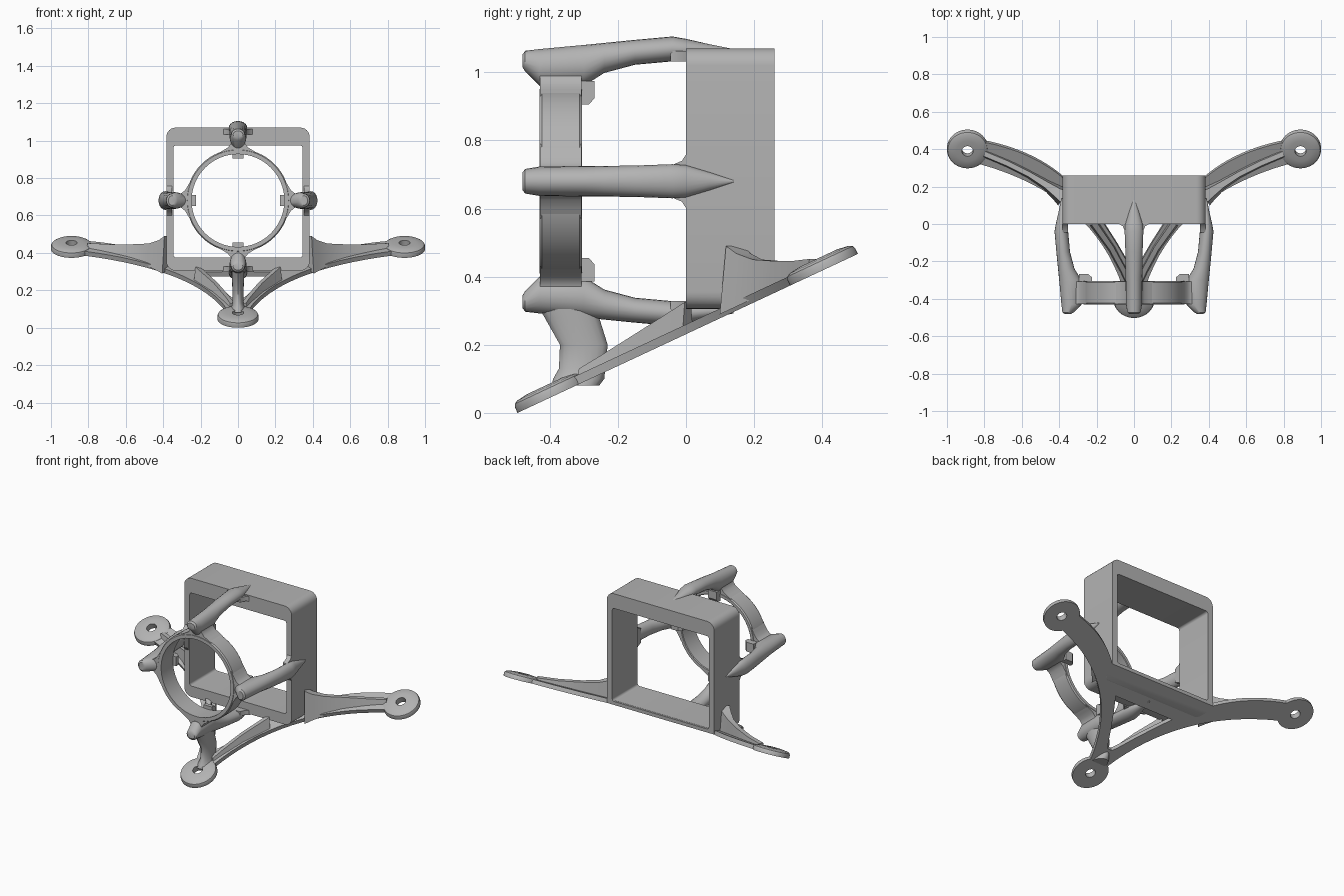
import bpy, bmesh, math
from mathutils import Matrix, Vector

cube = bpy.data.objects.get("Cube")
if cube:
    bpy.data.objects.remove(cube)

grey = bpy.data.materials.new("plain grey")
grey.use_nodes = True
grey.diffuse_color = (0.45, 0.45, 0.45, 1)
grey.node_tree.nodes["Principled BSDF"].inputs["Base Color"].default_value = (0.45, 0.45, 0.45, 1)


def move(x, y, z):
    return Matrix.Translation((x, y, z))


def turn(deg, axis):
    return Matrix.Rotation(math.radians(deg), 4, axis)


UPRIGHT = turn(90, 'X')                     # profile in x-z, extruded towards -y
SIDEWAYS = turn(90, 'Z') @ turn(90, 'X')    # profile in y-z, extruded towards +x
CENTRE = move(0, 0, 0.68)                   # ring axis
SLOPE = 0.467
TILT = math.atan(SLOPE)
BASE_Z = 0.231
BASE = move(0, 0, BASE_Z) @ Matrix.Rotation(TILT, 4, 'X')


def finish(name, bm, matrix=Matrix()):
    bm.transform(matrix)
    bmesh.ops.recalc_face_normals(bm, faces=bm.faces)
    mesh = bpy.data.meshes.new(name)
    bm.to_mesh(mesh)
    bm.free()
    mesh.materials.append(grey)
    obj = bpy.data.objects.new(name, mesh)
    bpy.context.collection.objects.link(obj)
    bpy.ops.object.select_all(action='DESELECT')
    obj.select_set(True)
    bpy.context.view_layer.objects.active = obj
    bpy.ops.object.shade_smooth_by_angle(angle=math.radians(35))
    return obj


def prism(loops, depth):
    """Fill flat outlines (holes allowed) and extrude them along z."""
    bm = bmesh.new()
    for loop in loops:
        vs = [bm.verts.new((p[0], p[1], 0)) for p in loop]
        for a, b in zip(vs, vs[1:] + vs[:1]):
            bm.edges.new((a, b))
    bmesh.ops.triangle_fill(bm, edges=bm.edges[:], use_beauty=True, normal=(0, 0, 1))
    new = bmesh.ops.extrude_face_region(bm, geom=bm.faces[:])["geom"]
    bmesh.ops.translate(bm, verts=[g for g in new if isinstance(g, bmesh.types.BMVert)], vec=(0, 0, depth))
    return bm


def lathe(profile, steps=48):
    """Spin a closed (radius, height) profile around z."""
    return loft([[(r * math.cos(a), r * math.sin(a), h) for r, h in profile]
                 for a in (i * math.tau / steps for i in range(steps))], closed=True)


def loft(rings, closed=False):
    bm = bmesh.new()
    rows = [[bm.verts.new(p) for p in ring] for ring in rings]
    pairs = list(zip(rows, rows[1:]))
    if closed:
        pairs.append((rows[-1], rows[0]))
    else:
        bm.faces.new(rows[0])
        bm.faces.new(rows[-1])
    n = len(rows[0])
    for a, b in pairs:
        for i in range(n):
            j = (i + 1) % n
            bm.faces.new((a[i], a[j], b[j], b[i]))
    return bm


def circle(n=20):
    return [(math.cos(i * math.tau / n), math.sin(i * math.tau / n)) for i in range(n)]


def rounded_rect(x0, x1, y0, y1, r, n=6):
    pts = []
    for k, (cx, cy) in enumerate(((x1 - r, y1 - r), (x0 + r, y1 - r), (x0 + r, y0 + r), (x1 - r, y0 + r))):
        for i in range(n + 1):
            a = math.pi / 2 * (k + i / n)
            pts.append((cx + r * math.cos(a), cy + r * math.sin(a)))
    return pts


def bezier(a, c, b, n=16):
    a, c, b = Vector(a), Vector(c), Vector(b)
    return [a * (1 - t) ** 2 + c * 2 * t * (1 - t) + b * t * t for t in (i / n for i in range(n + 1))]


# Square frame, its underside trimmed by the slope of the base
frame = prism([rounded_rect(-0.383, 0.383, 0.305, 1.07, 0.05),
               rounded_rect(-0.345, 0.345, 0.375, 0.975, 0.015)], 0.26)
frame.transform(move(0, 0.26, 0) @ UPRIGHT)
cut = bmesh.ops.bisect_plane(frame, geom=frame.verts[:] + frame.edges[:] + frame.faces[:],
                             plane_co=(0, 0, BASE_Z), plane_no=(0, -SLOPE, 1), clear_inner=True)
bmesh.ops.holes_fill(frame, edges=[g for g in cut["geom_cut"] if isinstance(g, bmesh.types.BMEdge)], sides=0)
finish("square_frame", frame)

# Round collar
finish("collar_ring", lathe([(0.248, 0.004), (0.252, 0), (0.27, 0), (0.276, 0.008),
                             (0.276, 0.117), (0.27, 0.125), (0.248, 0.125)], 64),
       CENTRE @ move(0, -0.305, 0) @ UPRIGHT)

# Four arms from collar to frame: y, inner radius, outer radius, half width
ARM = [(-0.48, 0.335, 0.372, 0.026), (-0.472, 0.322, 0.383, 0.036), (-0.43, 0.28, 0.388, 0.043),
       (-0.3, 0.28, 0.4, 0.045), (-0.24, 0.318, 0.406, 0.045), (-0.15, 0.342, 0.415, 0.046),
       (-0.04, 0.352, 0.425, 0.05), (0, 0.355, 0.418, 0.047), (0.07, 0.365, 0.402, 0.026),
       (0.14, 0.38, 0.388, 0.003)]
web_half = [(0.11, 0.25), (0.08, 0.268), (0.055, 0.283), (0.038, 0.305), (0.034, 0.36)]
flare_half = [(0.085, 0.004), (0.06, -0.012), (0.046, -0.045)]


def mirrored(half):
    return half + [(-x, y) for x, y in reversed(half)]


for k, side in enumerate(("top", "left", "bottom", "right")):
    place = CENTRE @ turn(90 * k, 'Y')
    rings = [[(c * w, y, (lo + hi) / 2 + s * (hi - lo) / 2) for c, s in circle()] for y, lo, hi, w in ARM]
    finish(side + "_arm", loft(rings), place)
    finish(side + "_arm_web", prism([mirrored(web_half)], 0.121), place @ move(0, -0.307, 0) @ UPRIGHT)
    finish(side + "_arm_flare", prism([mirrored(flare_half)], 0.03), place @ move(0, 0, 0.352))
    clip = [(-0.31, 0.225), (-0.285, 0.225), (-0.268, 0.245), (-0.268, 0.295), (-0.31, 0.295)]
    finish(side + "_clip", prism([clip], 0.06), place @ move(-0.03, 0, 0) @ SIDEWAYS)

# Sloping base plate with curved legs and a triangular opening
right_half = (bezier((0.06, -0.33), (0.22, 0.16), (0.82, 0.33))
              + bezier((0.81, 0.45), (0.55, 0.40), (0.383, 0.26)))
opening = [(0.015, -0.22), (0.035, -0.195), (0.09, -0.1), (0.16, 0.01), (0.215, 0.09)]
outline = mirrored([(p.x, p.y / math.cos(TILT)) for p in right_half])
hole = mirrored([(x, y / math.cos(TILT)) for x, y in opening])
finish("base_plate", prism([outline, hole], 0.026), BASE)

# Three feet with screw holes
foot = [(0.03, 0), (0.11, 0), (0.11, 0.018), (0.106, 0.027), (0.096, 0.033), (0.06, 0.038), (0.03, 0.038)]
for name, x, y in (("front_foot", 0, -0.395), ("left_foot", 0.89, 0.405), ("right_foot", -0.89, 0.405)):
    finish(name, lathe(foot), BASE @ move(x, y / math.cos(TILT), 0))


# Stiffening ribs on the legs: x, y, top height, half width
def rib(name, stations, sign):
    rings = []
    for i, (x, y, top, w) in enumerate(stations):
        a, b = stations[max(i - 1, 0)], stations[min(i + 1, len(stations) - 1)]
        d = Vector((b[0] - a[0], b[1] - a[1])).normalized()
        ring = []
        for s, high in ((-1, 0), (-0.6, 1), (0.6, 1), (1, 0)):
            px, py = x - d.y * w * s, y + d.x * w * s
            ring.append((sign * px, py, top if high else BASE_Z + SLOPE * py + 0.012))
        rings.append(ring)
    finish(name, loft(rings), Matrix())


for side, sign in (("left", 1), ("right", -1)):
    rib(side + "_front_rib", [(0.03, -0.31, 0.13, 0.02), (0.055, -0.25, 0.165, 0.022),
                              (0.12, -0.13, 0.24, 0.022), (0.215, 0.005, 0.325, 0.026)], sign)
    rib(side + "_leg_rib", [(0.375, 0.145, 0.49, 0.055), (0.41, 0.168, 0.468, 0.042),
                            (0.47, 0.21, 0.45, 0.028), (0.56, 0.265, 0.446, 0.022),
                            (0.68, 0.325, 0.446, 0.022), (0.8, 0.375, 0.452, 0.022)], sign)

# Post joining the lower arm to the front foot: height, centre y, half depth, half width
POST = [(0.34, -0.35, 0.1, 0.035), (0.28, -0.335, 0.08, 0.033), (0.2, -0.3, 0.07, 0.03),
        (0.13, -0.305, 0.068, 0.03), (0.1, -0.315, 0.075, 0.04), (0.08, -0.325, 0.07, 0.05)]
finish("front_post", loft([[(c * hx, y + s * hy, z) for c, s in circle()] for z, y, hy, hx in POST]))
